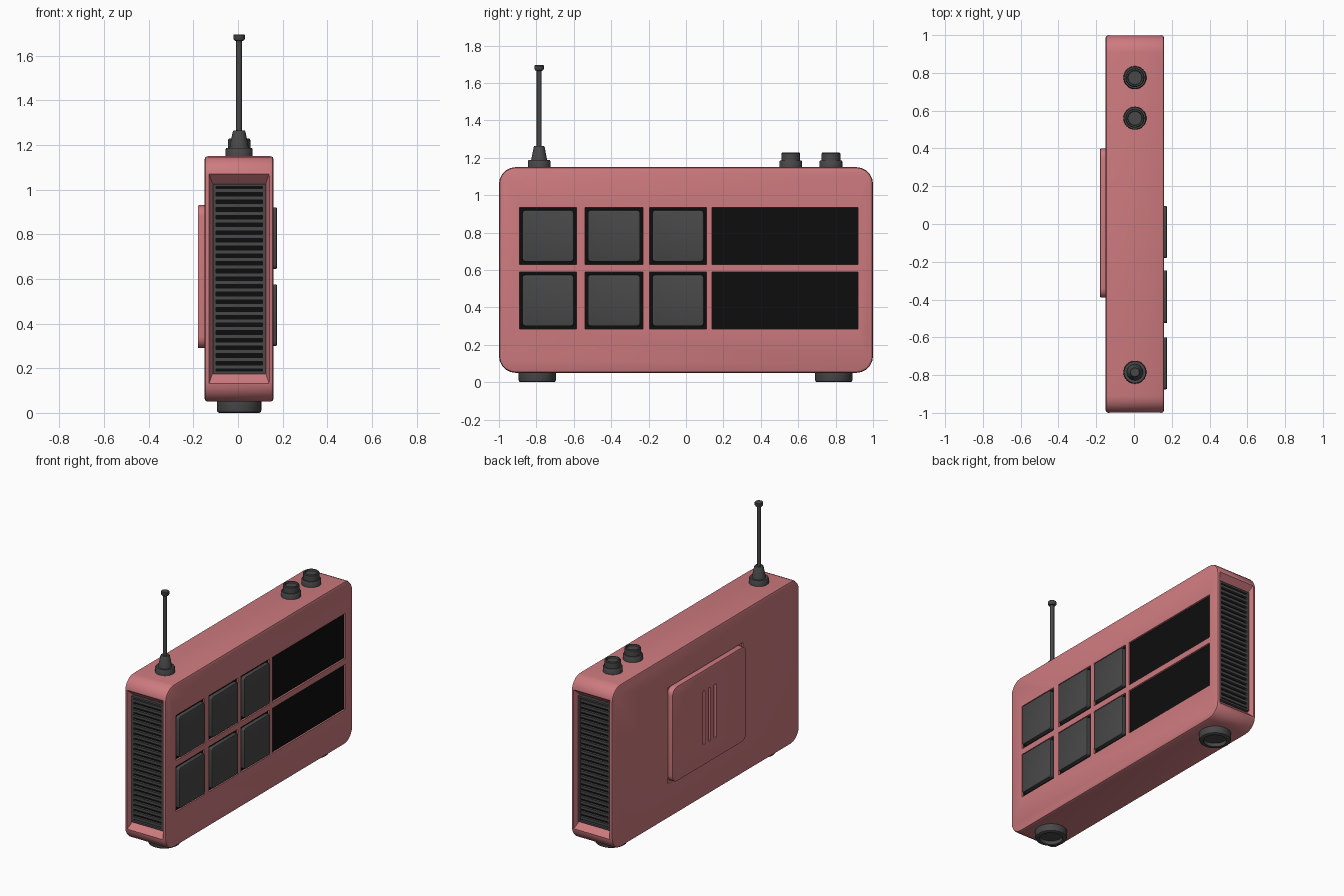
import bpy, bmesh, math

if "Cube" in bpy.data.objects:
    bpy.data.objects.remove(bpy.data.objects["Cube"])

CX = 0.005  # body centre line in x


def material(name, rgb):
    m = bpy.data.materials.new(name)
    m.diffuse_color = (*rgb, 1)
    m.use_nodes = True
    m.node_tree.nodes["Principled BSDF"].inputs["Base Color"].default_value = m.diffuse_color
    return m


PINK = material("pink_shell", (0.61, 0.195, 0.21))
DARK = material("dark_grey", (0.065, 0.065, 0.065))
BLACK = material("black", (0.004, 0.004, 0.004))


def finish(name, bm, mat=None, smooth=True):
    bmesh.ops.recalc_face_normals(bm, faces=bm.faces)
    me = bpy.data.meshes.new(name)
    bm.to_mesh(me)
    bm.free()
    ob = bpy.data.objects.new(name, me)
    bpy.context.collection.objects.link(ob)
    if mat:
        me.materials.append(mat)
    if smooth:
        smooth_by_angle(ob)
    return ob


def activate(ob):
    bpy.ops.object.select_all(action='DESELECT')
    ob.select_set(True)
    bpy.context.view_layer.objects.active = ob


def smooth_by_angle(ob):
    activate(ob)
    bpy.ops.object.shade_smooth_by_angle(angle=math.radians(35))


def add_box(bm, x, y, z):
    """Box from (min, max) ranges."""
    vs = bmesh.ops.create_cube(bm, size=1)["verts"]
    for v in vs:
        for i, r in enumerate((x, y, z)):
            v.co[i] = r[1] if v.co[i] > 0 else r[0]
    return vs


def rounded_slab(name, x, y, z, radius, edge, mat, seg=5):
    """Slab lying in the yz plane, round corners plus softened face rims."""
    bm = bmesh.new()
    add_box(bm, x, y, z)
    along_x = lambda e: abs(e.verts[0].co.x - e.verts[1].co.x) > 1e-4
    bmesh.ops.bevel(bm, geom=[e for e in bm.edges if along_x(e)], offset=radius,
                    segments=seg, profile=0.5, affect='EDGES')
    bmesh.ops.bevel(bm, geom=[e for e in bm.edges if not along_x(e)], offset=edge,
                    segments=2, profile=0.5, affect='EDGES')
    return finish(name, bm, mat)


def lathe(name, profile, y, mat, sides=32):
    """Turn (radius, z) points round a vertical axis, closing both ends."""
    bm = bmesh.new()
    rings = []
    for r, z in profile:
        rings.append([bm.verts.new((CX + r * math.cos(a), y + r * math.sin(a), z))
                      for a in (2 * math.pi * i / sides for i in range(sides))])
    for lo, hi in zip(rings, rings[1:]):
        for i in range(sides):
            j = (i + 1) % sides
            bm.faces.new((lo[i], lo[j], hi[j], hi[i]))
    bm.faces.new(rings[0])
    bm.faces.new(rings[-1])
    return finish(name, bm, mat)


def cut(ob, bm):
    cutter = finish("cutter", bm, smooth=False)
    cutter.hide_render = True
    activate(ob)
    mod = ob.modifiers.new("cut", 'BOOLEAN')
    mod.operation, mod.solver, mod.object = 'DIFFERENCE', 'EXACT', cutter
    bpy.ops.object.modifier_apply(modifier=mod.name)
    bpy.data.objects.remove(cutter)
    smooth_by_angle(ob)


# Layout of the face
rows = [(0.285, 0.59), (0.63, 0.935)]
key_cols = [(-0.89, -0.585), (-0.54, -0.23), (-0.195, 0.11)]
screen_col = (0.14, 0.92)

# Shell with recesses
body = rounded_slab("body_shell", (-0.15, 0.16), (-1, 1), (0.05, 1.15), 0.09, 0.015, PINK)
bm = bmesh.new()
for z in rows:
    for y in key_cols + [screen_col]:
        add_box(bm, (0.135, 0.2), y, z)
add_box(bm, (-0.2, -0.14), (-0.395, 0.405), (0.285, 0.935))
for s in (-1, 1):  # flared end openings
    for v in add_box(bm, (-1, 1), (-1, 1), (-1, 1)):
        outer = v.co.y * s > 0
        hx, hz = (0.15, 0.515) if outer else (0.12, 0.427)
        v.co = (CX + hx * v.co.x, s * (1.045 if outer else 0.955), 0.601 + hz * v.co.z)
cut(body, bm)

# Keys, key sockets and screens
for r, z in enumerate(rows):
    for c, y in enumerate(key_cols + [screen_col]):
        bm = bmesh.new()
        is_screen = c == len(key_cols)
        add_box(bm, (0.13, 0.148), y, z)
        finish(f"{'screen' if is_screen else 'key_socket'}_{r}_{c}", bm, BLACK, False)
        if not is_screen:
            rounded_slab(f"key_{r}_{c}", (0.14, 0.175), (y[0] + 0.015, y[1] - 0.015),
                         (z[0] + 0.015, z[1] - 0.015), 0.015, 0.006, DARK, 3)

# Back cover with three slots
cover = rounded_slab("back_cover", (-0.18, -0.135), (-0.39, 0.40), (0.29, 0.93), 0.05, 0.006, PINK)
bm = bmesh.new()
for y in (-0.055, 0.005, 0.065):
    add_box(bm, (-0.2, -0.16), (y - 0.011, y + 0.011), (0.43, 0.79))
cut(cover, bm)

# End grilles: dark backing, frame and slats
Z0, Z1, X0, X1, N = 0.176, 1.026, -0.113, 0.123, 24
for s, side in ((-1, "front"), (1, "rear")):
    def ys(a, b):
        return tuple(sorted((s * a, s * b)))
    bm = bmesh.new()
    add_box(bm, (X0, X1), ys(0.94, 0.958), (Z0, Z1))
    finish(f"{side}_grille_backing", bm, BLACK, False)
    bm = bmesh.new()
    for x in ((X0, X0 + 0.014), (X1 - 0.014, X1)):
        add_box(bm, x, ys(0.95, 0.975), (Z0, Z1))
    for z in ((Z0, Z0 + 0.012), (Z1 - 0.012, Z1)):
        add_box(bm, (X0, X1), ys(0.95, 0.975), z)
    pitch = (Z1 - Z0 - 0.024) / N
    for i in range(N):
        z = Z0 + 0.012 + pitch * (i + 0.5)
        add_box(bm, (X0 + 0.01, X1 - 0.01), ys(0.95, 0.973), (z - 0.009, z + 0.009))
    finish(f"{side}_grille_slats", bm, DARK, False)

# Feet, hollow underneath
for n, y in (("front", -0.795), ("rear", 0.79)):
    lathe(n + "_foot", [(0.072, 0.025), (0.072, 0), (0.09, 0), (0.097, 0.004),
                        (0.1, 0.012), (0.1, 0.06)], y, DARK)

# Tuning knobs with dished tops
for i, y in enumerate((0.56, 0.775)):
    lathe(f"knob_{i}", [(0.061, 1.14), (0.061, 1.18), (0.057, 1.186), (0.05, 1.186),
                        (0.05, 1.223), (0.046, 1.228), (0.039, 1.228), (0.036, 1.218)], y, DARK)

# Aerial
lathe("aerial", [(0.061, 1.14), (0.061, 1.18), (0.057, 1.187), (0.043, 1.187), (0.029, 1.258),
                 (0.025, 1.264), (0.013, 1.264), (0.013, 1.665), (0.021, 1.668), (0.026, 1.676),
                 (0.026, 1.692), (0.023, 1.695)], -0.785, DARK, 24)
